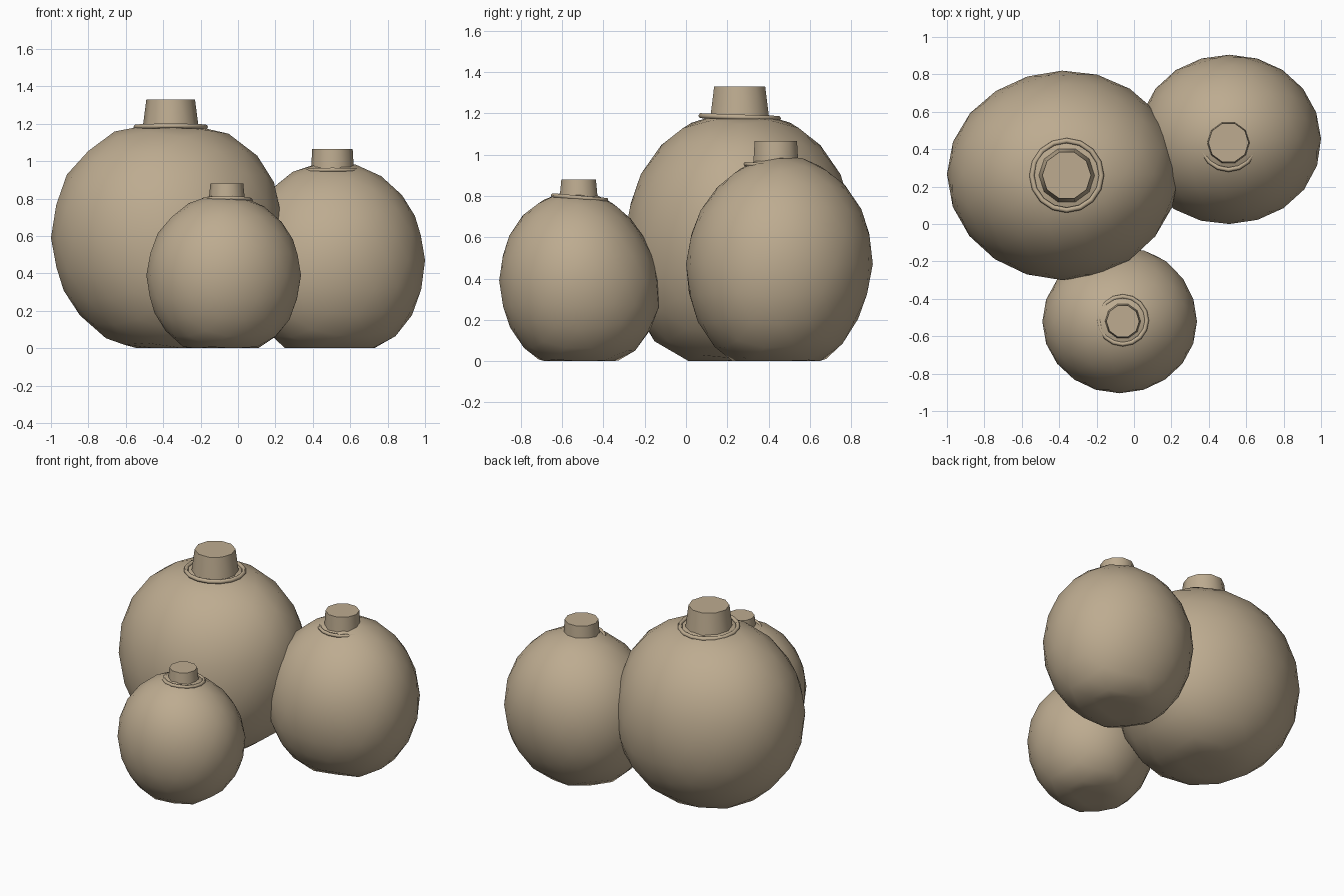
import bpy, bmesh, math
from mathutils import Vector

cube = bpy.data.objects.get("Cube")
if cube:
    bpy.data.objects.remove(cube, do_unlink=True)

tan = bpy.data.materials.new("tan_clay")
tan.use_nodes = True
colour = (0.51, 0.41, 0.28, 1)
tan.diffuse_color = colour
tan.node_tree.nodes["Principled BSDF"].inputs["Base Color"].default_value = colour


def finish(name, bm, angle):
    mesh = bpy.data.meshes.new(name)
    bmesh.ops.recalc_face_normals(bm, faces=bm.faces)
    bm.to_mesh(mesh)
    bm.free()
    obj = bpy.data.objects.new(name, mesh)
    bpy.context.collection.objects.link(obj)
    mesh.materials.append(tan)
    bpy.ops.object.select_all(action="DESELECT")
    obj.select_set(True)
    bpy.context.view_layer.objects.active = obj
    bpy.ops.object.shade_smooth_by_angle(angle=math.radians(angle))
    return obj


# Faceted ball with soft bulges and dents, flattened at its base and crown
def body(name, lo, hi, z_mid, up, down, bulges):
    bm = bmesh.new()
    bmesh.ops.create_icosphere(bm, subdivisions=3, radius=1)
    for v in bm.verts:
        ray = v.co.normalized()
        for direction, amount in bulges:
            facing = max(0, ray.dot(Vector(direction).normalized()))
            v.co += ray * amount * facing ** 6
    for axis in (0, 1):
        values = [v.co[axis] for v in bm.verts]
        low, span = min(values), max(values) - min(values)
        for v in bm.verts:
            v.co[axis] = lo[axis] + (v.co[axis] - low) / span * (hi[axis] - lo[axis])
    for v in bm.verts:
        z = z_mid + v.co.z * (up if v.co.z > 0 else down)
        v.co.z = min(max(z, 0), hi[2])
    finish(name, bm, 60)


# Tapered plug with a closed flat top
def stem(name, x, y, bottom, top, r_bottom, r_top):
    bm = bmesh.new()
    bmesh.ops.create_cone(bm, cap_ends=True, segments=10, radius1=r_bottom,
                          radius2=r_top, depth=top - bottom)
    obj = finish(name, bm, 45)
    obj.location = (x, y, (top + bottom) / 2)
    obj.rotation_euler.z = math.radians(18)


# Thin collar partly sunk into the crown
def collar(name, x, y, z, radius, thick, tilt):
    bpy.ops.mesh.primitive_torus_add(major_segments=16, minor_segments=6,
                                     major_radius=radius, minor_radius=thick,
                                     location=(x, y, z))
    obj = bpy.context.object
    obj.name = name
    obj.data.materials.append(tan)
    obj.rotation_euler.x = math.radians(tilt)
    bpy.ops.object.shade_smooth_by_angle(angle=math.radians(65))


body("large_body", (-1, -0.3), (0.24, 0.82, 1.187), 0.59, 0.63, 0.63,
     [((0.8, 0, 0.6), 0.06), ((0.2, -0.7, -0.7), 0.09), ((0.7, 0.4, -0.6), 0.05),
      ((-0.8, 0, 0.55), 0.02), ((-0.4, 0.9, 0), -0.02)])
stem("large_stem", -0.36, 0.26, 1.1, 1.33, 0.16, 0.13)
collar("large_collar", -0.36, 0.26, 1.182, 0.186, 0.014, -2)

body("medium_body", (0.02, 0), (1, 0.905, 0.995), 0.47, 0.53, 0.55,
     [((0.8, -0.5, -0.5), 0.03), ((-0.6, -0.6, -0.4), 0.05), ((0, -0.7, 0.8), -0.03),
      ((0, 0.85, -0.55), -0.04)])
stem("medium_stem", 0.505, 0.435, 0.9, 1.065, 0.118, 0.108)
collar("medium_collar", 0.505, 0.435, 0.944, 0.145, 0.012, -4)

body("small_body", (-0.49, -0.905), (0.337, -0.13, 0.82), 0.39, 0.43, 0.45,
     [((0.3, 0.85, -0.4), 0.08), ((0, 0.8, 0.6), -0.04), ((0, -0.5, 0.8), 0.02)])
stem("small_stem", -0.06, -0.52, 0.74, 0.88, 0.102, 0.088)
collar("small_collar", -0.06, -0.515, 0.791, 0.128, 0.012, -5)
